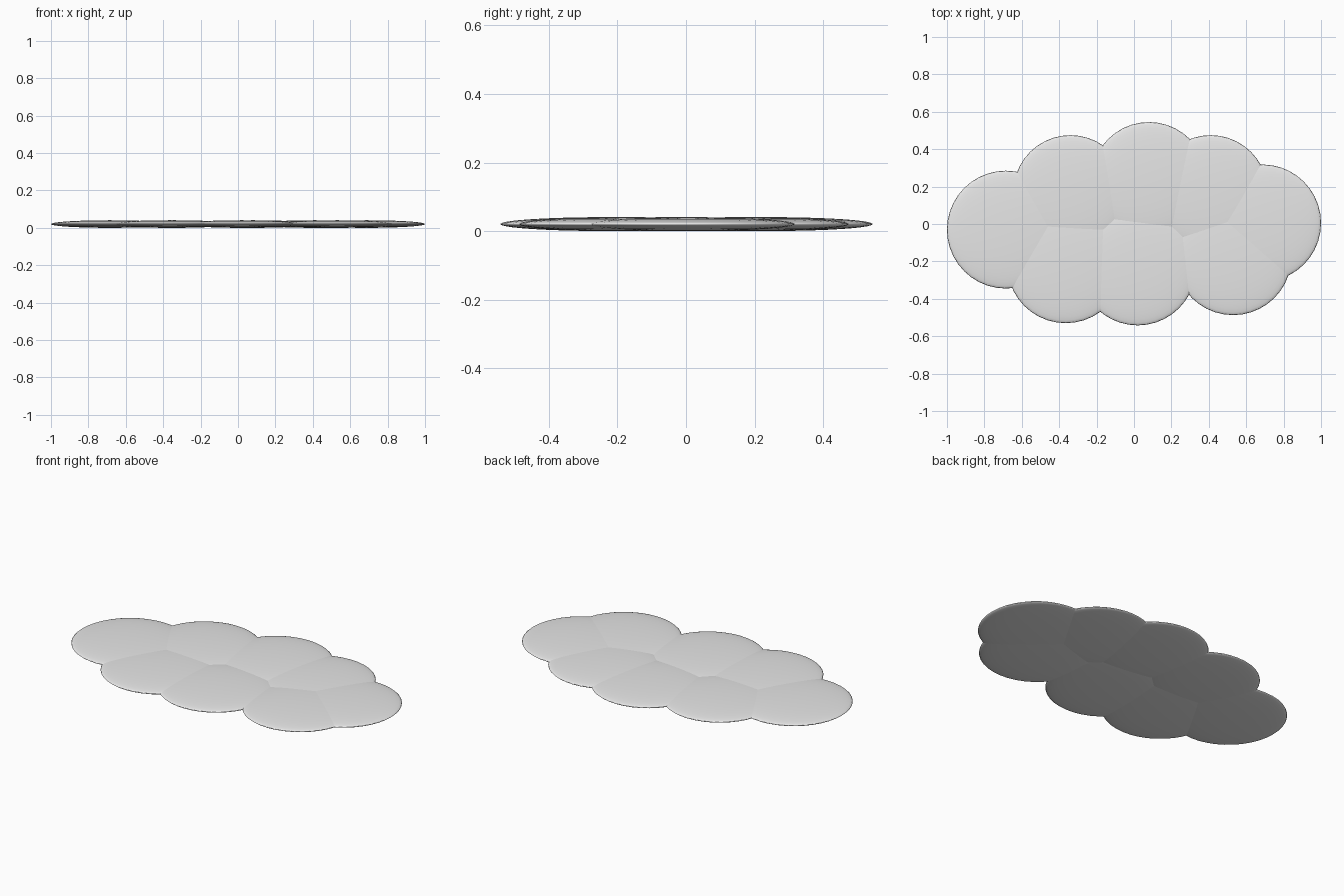
import bpy

if "Cube" in bpy.data.objects:
    bpy.data.objects.remove(bpy.data.objects["Cube"])

# one flat pale grey for the whole cloud
mat = bpy.data.materials.new("pale_grey")
mat.diffuse_color = (0.8, 0.8, 0.8, 1)
mat.use_nodes = True
mat.node_tree.nodes["Principled BSDF"].inputs["Base Color"].default_value = mat.diffuse_color

HALF_HEIGHT = 0.0203

# flattened puffs: name, centre x, centre y, radius
PUFFS = [
    ("left_puff", -0.685, -0.03, 0.315),
    ("back_left_puff", -0.34, 0.17, 0.305),
    ("back_middle_puff", 0.08, 0.237, 0.308),
    ("back_right_puff", 0.41, 0.17, 0.305),
    ("right_puff", 0.687, 0.005, 0.313),
    ("front_right_puff", 0.53, -0.175, 0.312),
    ("front_middle_puff", 0.02, -0.23, 0.312),
    ("front_left_puff", -0.365, -0.217, 0.313),
]

for name, x, y, r in PUFFS:
    bpy.ops.mesh.primitive_uv_sphere_add(segments=40, ring_count=20, radius=1,
                                         location=(x, y, HALF_HEIGHT))
    puff = bpy.context.object
    puff.name = name
    puff.scale = (r, r, HALF_HEIGHT)
    bpy.ops.object.transform_apply(location=False, rotation=False, scale=True)
    puff.data.materials.append(mat)
    bpy.ops.object.shade_smooth()
